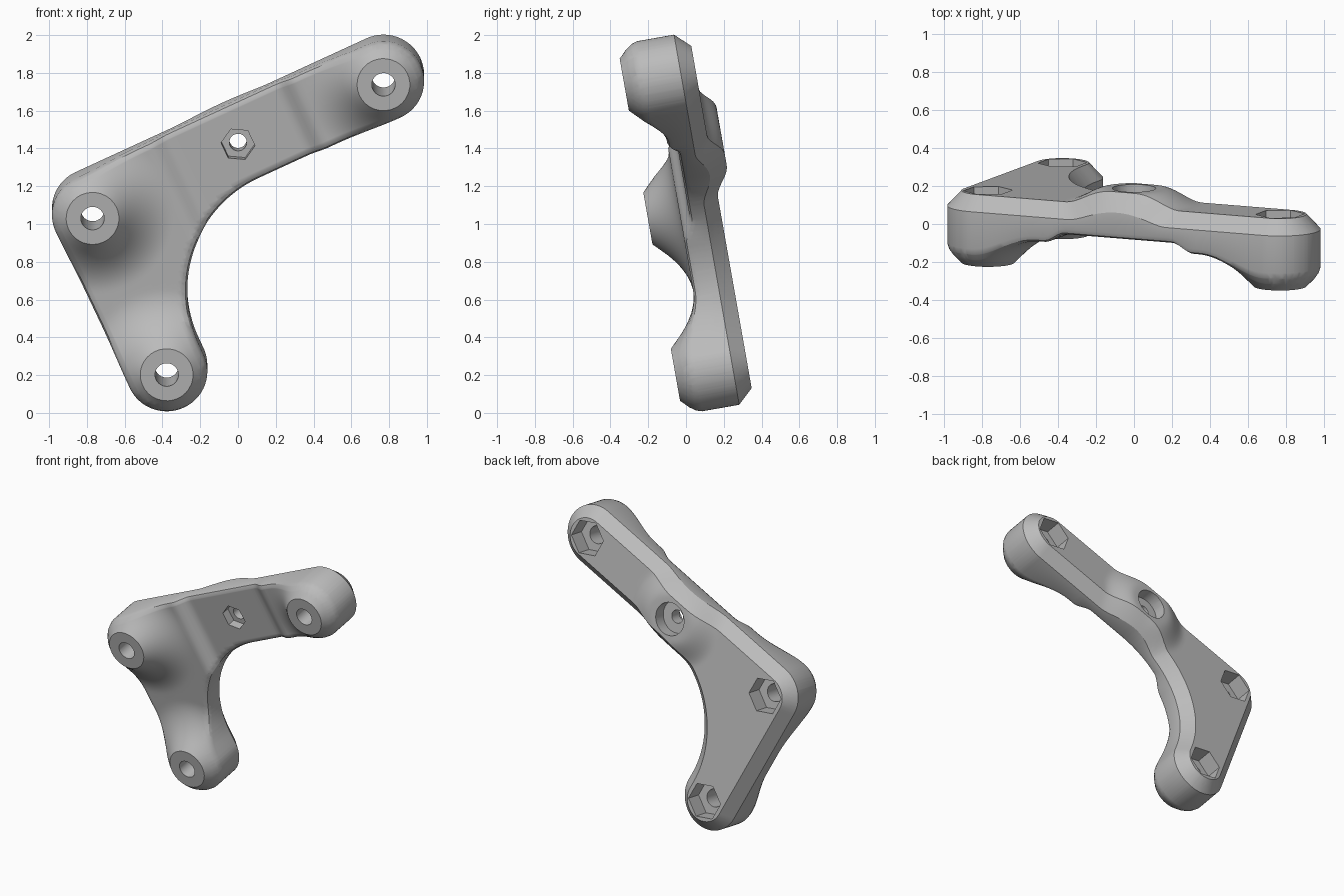
import bpy, bmesh, math
from mathutils import Matrix, Vector

old = bpy.data.objects.get("Cube")
if old:
    bpy.data.objects.remove(old)

# Layout in the bracket's own plane: u along the long arm, v along the short arm, w is depth
R = 0.215
FILLET = 0.655
CORNER, LONG_END, SHORT_END, MIDDLE = (0, 0), (1.7, 0), (0, 0.928), (0.85, 0)
BOSSES = (CORNER, LONG_END, SHORT_END)
BOSS_FRONT, PLATE_FRONT, BACK = -0.02, 0.15, 0.365

frame = Matrix.Rotation(math.radians(10), 4, 'X') @ Matrix.Translation((-0.77, 0, 1.049)) @ \
    Matrix(((0.906, 0.423, 0, 0), (0, 0, 1, 0), (0.423, -0.906, 0, 0), (0, 0, 0, 1)))

grey = bpy.data.materials.new("plain grey")
grey.use_nodes = True
grey.diffuse_color = (0.5, 0.5, 0.5, 1)
grey.node_tree.nodes["Principled BSDF"].inputs["Base Color"].default_value = (0.5, 0.5, 0.5, 1)


def smoothstep(a, b, x):
    t = min(max((x - a) / (b - a), 0), 1)
    return t * t * (3 - 2 * t)


def smooth_min(a, b, k):
    h = max(k - abs(a - b), 0) / k
    return min(a, b) - h * h * k / 4


def dist(u, v, c):
    return math.hypot(u - c[0], v - c[1])


def front_depth(u, v):
    # plate with a shallow recess across the middle, blended into boss cones
    d = PLATE_FRONT + 0.05 * (1 - smoothstep(0.31, 0.43, abs(u - MIDDLE[0])))
    for c in BOSSES:
        d = smooth_min(d, BOSS_FRONT + dist(u, v, c) - 0.14, 0.12)
    return d


def back_depth(u, v):
    return BACK + 0.075 * (1 - smoothstep(0.15, 0.36, dist(u, v, MIDDLE)))


def arc(c, r, a0, a1, n):
    angles = [math.radians(a0 + (a1 - a0) * i / n) for i in range(n + 1)]
    return [(c[0] + r * math.cos(a), c[1] + r * math.sin(a)) for a in angles]


def make_object(name, bm):
    bmesh.ops.recalc_face_normals(bm, faces=bm.faces)
    bmesh.ops.transform(bm, matrix=frame, verts=bm.verts)
    mesh = bpy.data.meshes.new(name)
    bm.to_mesh(mesh)
    bm.free()
    mesh.materials.append(grey)
    ob = bpy.data.objects.new(name, mesh)
    bpy.context.collection.objects.link(ob)
    return ob


# Outline as a prism, front at w=0 and back at w=1
centre = (R + FILLET, R + FILLET)
outline = arc(CORNER, R, 180, 270, 16) + arc(LONG_END, R, -90, 90, 32) \
    + arc(centre, FILLET, 270, 180, 32) + arc(SHORT_END, R, 0, 180, 32)
bm = bmesh.new()
front = bm.faces.new([bm.verts.new((u, v, 0)) for u, v in outline])
ext = bmesh.ops.extrude_face_region(bm, geom=[front], use_keep_orig=True)
back = [g for g in ext["geom"] if isinstance(g, bmesh.types.BMFace)][0]
for v in back.verts:
    v.co.z = 1
bmesh.ops.recalc_face_normals(bm, faces=bm.faces)


# Edge rings: small rounding in front, wide chamfer at the back
def ring(face, edge_w, inset, inner_w):
    for v in face.verts:
        v.co.z = edge_w
    bmesh.ops.inset_region(bm, faces=[face], thickness=inset, use_even_offset=True)
    for v in face.verts:
        v.co.z = inner_w


ring(front, 0.032, 0.010, 0.010)
ring(front, 0.010, 0.022, 0)
ring(back, 0.92, 0.075, 1)

# Slice into a fine grid, then shape the depth
STEP = 0.025
for axis, low, high in ((0, -R, 1.7 + R), (1, -R, 0.928 + R)):
    normal = Vector((1, 0, 0)) if axis == 0 else Vector((0, 1, 0))
    for i in range(int((high - low) / STEP)):
        bmesh.ops.bisect_plane(bm, geom=bm.verts[:] + bm.edges[:] + bm.faces[:], dist=1e-5,
                               plane_co=normal * (low + (i + 0.513) * STEP), plane_no=normal)
for v in bm.verts:
    u, t, w = v.co
    v.co.z = w + front_depth(u, t) if w < 0.5 else w - 1 + back_depth(u, t)
bmesh.ops.triangulate(bm, faces=bm.faces)

# Cut the cones flat to make the boss faces
bmesh.ops.bisect_plane(bm, geom=bm.verts[:] + bm.edges[:] + bm.faces[:], dist=1e-5,
                       plane_co=(0, 0, BOSS_FRONT), plane_no=(0, 0, -1), clear_outer=True)
bmesh.ops.holes_fill(bm, edges=[e for e in bm.edges if e.is_boundary], sides=0)
bracket = make_object("bracket", bm)


# Bolt holes, nut pockets and counterbore
def cut(c, radius, w0, w1, sides):
    b = bmesh.new()
    bmesh.ops.create_cone(b, cap_ends=True, segments=sides, radius1=radius, radius2=radius,
                          depth=w1 - w0, matrix=Matrix.Translation((c[0], c[1], (w0 + w1) / 2))
                          @ Matrix.Rotation(math.pi / 2, 4, 'Z'))
    if sides == 6:
        # a corner of each hexagon points along the long arm
        bmesh.ops.rotate(b, verts=b.verts, cent=(c[0], c[1], 0),
                         matrix=Matrix.Rotation(math.pi / 2, 3, 'Z'))
    cutter = make_object("hole_cutter", b)
    cutter.hide_render = True
    mod = bracket.modifiers.new("hole", 'BOOLEAN')
    mod.operation = 'DIFFERENCE'
    mod.solver = 'EXACT'
    mod.object = cutter
    bpy.ops.object.modifier_apply(modifier=mod.name)
    bpy.data.objects.remove(cutter)


bpy.context.view_layer.objects.active = bracket
bracket.select_set(True)
for boss in BOSSES:
    cut(boss, 0.062, -0.2, 0.6, 32)
    cut(boss, 0.13, BACK - 0.12, 0.6, 6)
cut(MIDDLE, 0.046, -0.2, 0.6, 32)
cut(MIDDLE, 0.09, -0.2, 0.26, 6)
cut(MIDDLE, 0.115, 0.35, 0.6, 40)

bpy.ops.object.shade_smooth_by_angle(angle=math.radians(28))
